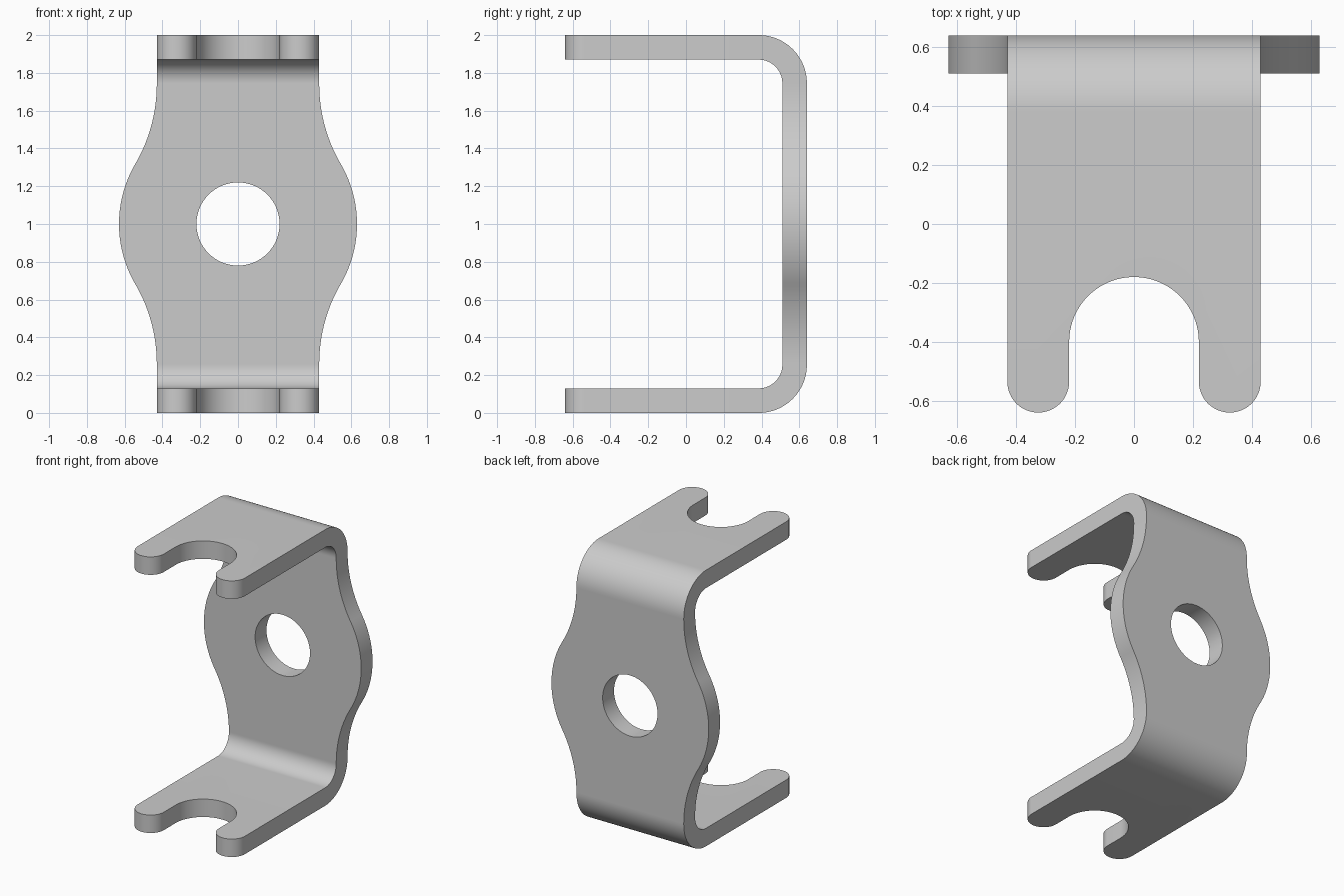
import bpy, bmesh
from math import sin, cos, atan2, pi, radians
from mathutils import Vector

if "Cube" in bpy.data.objects:
    bpy.data.objects.remove(bpy.data.objects["Cube"])


def arc(cx, cy, r, a0, a1, n=24):
    """Points on an arc, angles in radians."""
    return [(cx + r * cos(a0 + (a1 - a0) * i / n),
             cy + r * sin(a0 + (a1 - a0) * i / n)) for i in range(n + 1)]


def prism(name, pts, place, direction):
    """Extrude a closed 2D outline into a solid."""
    bm = bmesh.new()
    face = bm.faces.new([bm.verts.new(place(u, v)) for u, v in pts])
    res = bmesh.ops.extrude_face_region(bm, geom=[face])
    verts = [g for g in res["geom"] if isinstance(g, bmesh.types.BMVert)]
    bmesh.ops.translate(bm, vec=Vector(direction), verts=verts)
    bmesh.ops.recalc_face_normals(bm, faces=bm.faces)
    me = bpy.data.meshes.new(name)
    bm.to_mesh(me)
    bm.free()
    ob = bpy.data.objects.new(name, me)
    bpy.context.collection.objects.link(ob)
    return ob


def boolean(ob, cutter, operation):
    cutter.hide_render = True
    mod = ob.modifiers.new("cut", 'BOOLEAN')
    mod.operation, mod.solver, mod.object = operation, 'EXACT', cutter
    bpy.context.view_layer.objects.active = ob
    bpy.ops.object.modifier_apply(modifier=mod.name)
    bpy.data.objects.remove(cutter)


# Bent strip: C-shaped side profile swept across x
Y, T, R = 0.64, 0.13, 0.255
c = Y - R
outer = [(-0.75, 0)] + arc(c, R, R, -pi / 2, 0) + arc(c, 2 - R, R, 0, pi / 2) + [(-0.75, 2)]
inner = [(-0.75, 2 - T)] + arc(c, 2 - R, R - T, pi / 2, 0) + arc(c, R, R - T, 0, -pi / 2) + [(-0.75, T)]
bracket = prism("u_bracket", outer + inner, lambda y, z: (-0.75, y, z), (1.5, 0, 0))

# Front outline: round bulge blended into narrower ends by concave arcs
W, RB, ZC = 0.43, 0.63, 0.74
RF = (ZC ** 2 + W ** 2 - RB ** 2) / (2 * (RB - W))
a = atan2(ZC, W + RF)
right = ([(W, -0.2)] + arc(W + RF, 1 - ZC, RF, pi, pi - a)
         + arc(0, 1, RB, -a, a, 40)[1:-1]
         + arc(W + RF, 1 + ZC, RF, pi + a, pi) + [(W, 2.2)])
left = [(-x, z) for x, z in reversed(right)]
boolean(bracket, prism("front_outline", right + left, lambda x, z: (x, -1, z), (0, 2, 0)), 'INTERSECT')

# Top outline: two round-tipped prongs around a round-ended slot
S = 0.22
rt = (W - S) / 2
xt, yt = (W + S) / 2, -Y + rt
fork = ([(-0.8, 0.8), (-0.8, yt)] + arc(-xt, yt, rt, pi, 2 * pi)
        + arc(0, -0.18 - S, S, pi, 0, 48)
        + arc(xt, yt, rt, pi, 2 * pi) + [(0.8, yt), (0.8, 0.8)])
boolean(bracket, prism("fork_outline", fork, lambda x, y: (x, y, -0.5), (0, 0, 3)), 'INTERSECT')

# Round hole through the back plate
hole = arc(0, 1, 0.22, 0, 2 * pi, 64)[:-1]
boolean(bracket, prism("hole_cutter", hole, lambda x, z: (x, 0.3, z), (0, 0.6, 0)), 'DIFFERENCE')

# Smooth bends, crisp edges
bpy.ops.object.select_all(action='DESELECT')
bracket.select_set(True)
bpy.context.view_layer.objects.active = bracket
bpy.ops.object.shade_smooth_by_angle(angle=radians(30))
